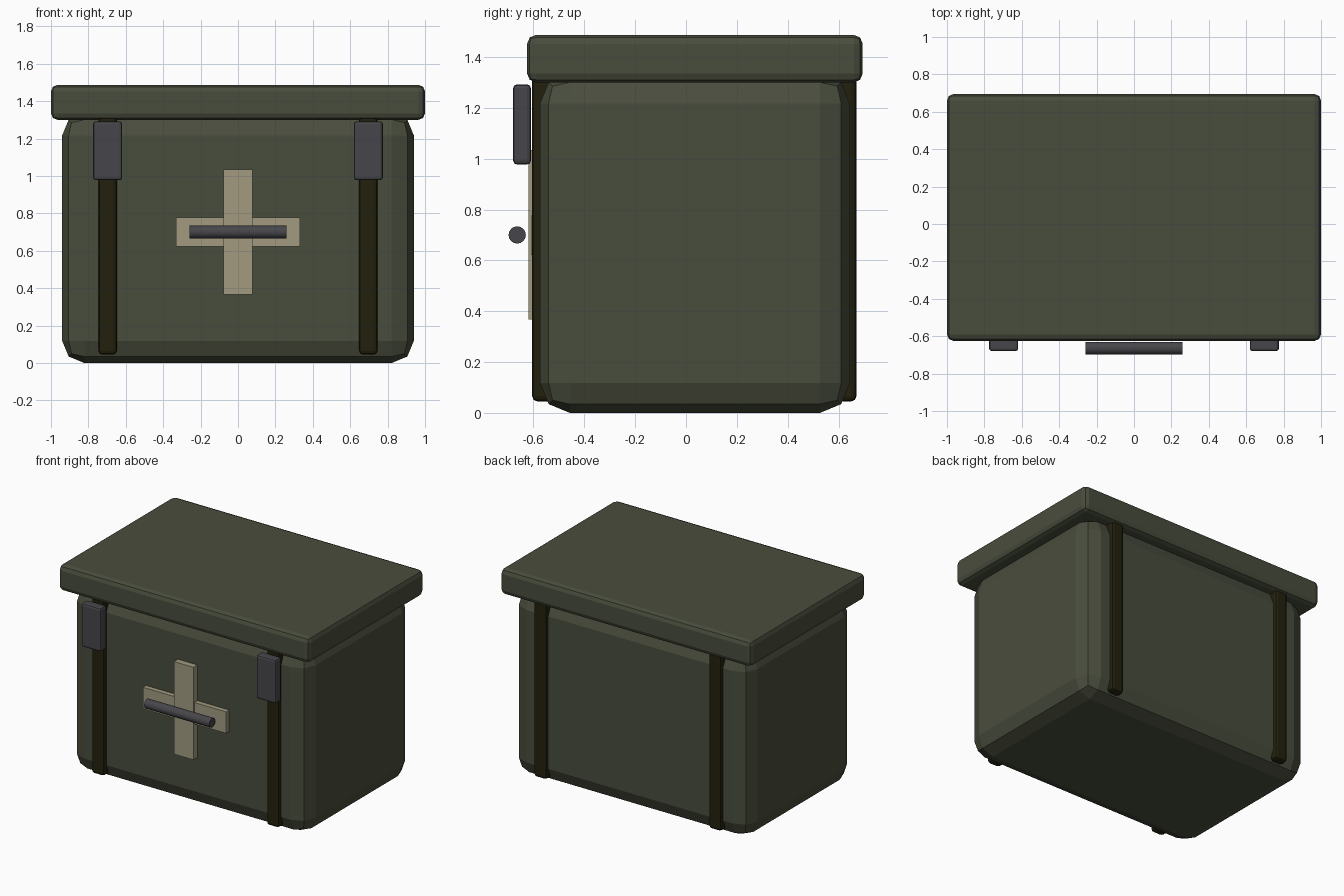
import bpy
import math

if "Cube" in bpy.data.objects:
    bpy.data.objects.remove(bpy.data.objects["Cube"])


def material(name, rgb):
    m = bpy.data.materials.new(name)
    m.diffuse_color = (*rgb, 1)
    m.use_nodes = True
    m.node_tree.nodes["Principled BSDF"].inputs["Base Color"].default_value = m.diffuse_color
    return m


GREEN = material("olive green", (0.066, 0.074, 0.046))
STRAP = material("dark webbing", (0.016, 0.0145, 0.004))
STEEL = material("dark steel", (0.062, 0.060, 0.068))
CREAM = material("faded cream", (0.36, 0.33, 0.22))


def finish(obj, name, mat, bevel, segments):
    obj.name = name
    obj.data.materials.append(mat)
    if bevel:
        b = obj.modifiers.new("rounded edges", 'BEVEL')
        b.width = bevel
        b.segments = segments
        b.limit_method = 'ANGLE'
        b.angle_limit = math.radians(40)
    return obj


def box(name, x, y, z, mat, bevel=0.0, segments=2):
    """Box from (min, max) ranges on each axis."""
    ranges = (x, y, z)
    bpy.ops.mesh.primitive_cube_add(size=1, location=[(a + b) / 2 for a, b in ranges])
    obj = bpy.context.object
    obj.scale = [b - a for a, b in ranges]
    bpy.ops.object.transform_apply(location=False, rotation=False, scale=True)
    return finish(obj, name, mat, bevel, segments)


# Chest body and overhanging lid
box("body", (-0.94, 0.94), (-0.575, 0.645), (0, 1.335), GREEN, 0.118)
box("lid", (-1, 1), (-0.625, 0.695), (1.30, 1.487), GREEN, 0.035)

# Straps run through front and back, with a clasp on each front
for side, sx in (("left", -0.697), ("right", 0.697)):
    box(side + "_strap", (sx - 0.05, sx + 0.05), (-0.605, 0.67), (0.045, 1.40), STRAP, 0.02)
    box(side + "_clasp", (sx - 0.078, sx + 0.078), (-0.68, -0.61), (0.977, 1.292), STEEL, 0.015)

# Raised cross on the front
box("cross_upright", (-0.078, 0.078), (-0.619, -0.57), (0.367, 1.034), CREAM)
box("cross_bar", (-0.332, 0.332), (-0.609, -0.57), (0.622, 0.777), CREAM)

# Carry handle bar
bpy.ops.mesh.primitive_cylinder_add(vertices=16, radius=0.034, depth=0.52,
                                    location=(0, -0.664, 0.70),
                                    rotation=(0, math.pi / 2, 0))
handle = finish(bpy.context.object, "handle", STEEL, 0, 1)
bpy.ops.object.shade_smooth_by_angle(angle=math.radians(35))
